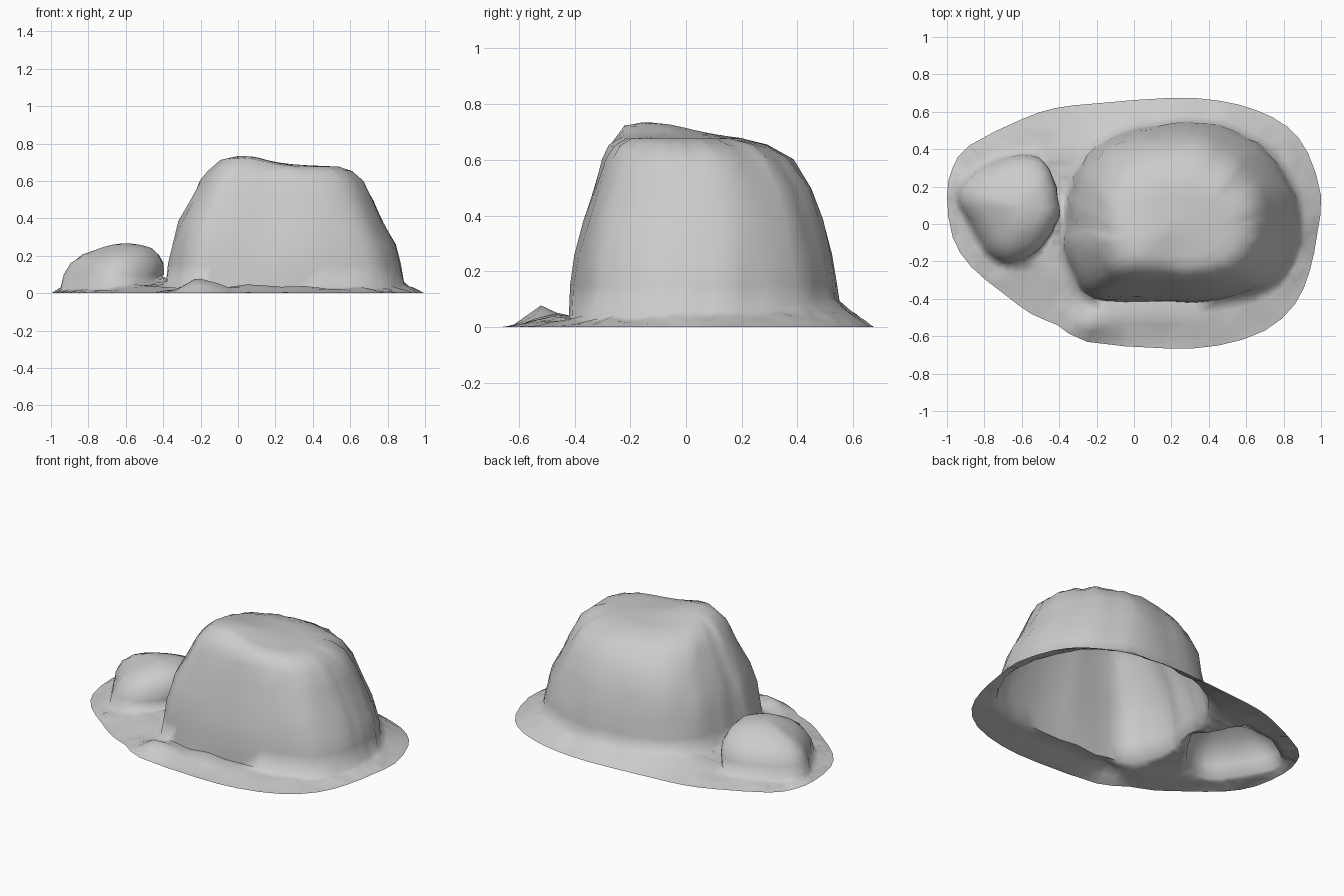
import bpy, bmesh, math, random
from mathutils import Vector

if "Cube" in bpy.data.objects:
    bpy.data.objects.remove(bpy.data.objects["Cube"])

random.seed(4)


def smooth_loop(pts, n=3, jitter=0.0):
    """Closed Catmull-Rom resampling of a 2D outline, optionally roughened."""
    out = []
    P = [Vector(p) for p in pts]
    for i in range(len(P)):
        a, b, c, d = (P[(i + k) % len(P)] for k in (-1, 0, 1, 2))
        for j in range(n):
            t = j / n
            p = 0.5 * (2 * b + (c - a) * t + (2 * a - 5 * b + 4 * c - d) * t * t
                       + (3 * b - a - 3 * c + d) * t ** 3)
            out.append(p + Vector((random.uniform(-jitter, jitter), random.uniform(-jitter, jitter))))
    return out


def bump(x, y, cx, cy, sx, sy, h):
    return h * math.exp(-((x - cx) / sx) ** 2 - ((y - cy) / sy) ** 2)


def finish(bm, name):
    me = bpy.data.meshes.new(name)
    bm.to_mesh(me)
    bm.free()
    ob = bpy.data.objects.new(name, me)
    bpy.context.collection.objects.link(ob)
    return ob


def rock(name, outline, base_z, levels, top_z, noise):
    """Open-bottomed shell: outline fitted to a (z, x0, x1, y0, y1) box per level."""
    bm = bmesh.new()
    _, bx0, bx1, by0, by1 = levels[0]
    rings = []
    for k, (z, x0, x1, y0, y1) in enumerate(levels):
        ring = []
        for p in outline:
            x = x0 + (p.x - bx0) / (bx1 - bx0) * (x1 - x0)
            y = y0 + (p.y - by0) / (by1 - by0) * (y1 - y0)
            if k == 0:
                v = (p.x, p.y, base_z(p.x, p.y))
            elif k == len(levels) - 1:
                v = (x, y, top_z(x, y, 1))
            else:
                v = [c + random.uniform(-noise, noise) for c in (x, y, z)]
            ring.append(bm.verts.new(v))
        rings.append(ring)
    # crown closing in towards the centre
    _, x0, x1, y0, y1 = levels[-1]
    cx, cy = (x0 + x1) / 2, (y0 + y1) / 2
    for s in (0.75, 0.5, 0.25):
        ring = []
        for v in rings[len(levels) - 1]:
            x, y = cx + (v.co.x - cx) * s, cy + (v.co.y - cy) * s
            ring.append(bm.verts.new((x, y, top_z(x, y, s))))
        rings.append(ring)
    n = len(outline)
    for lo, hi in zip(rings, rings[1:]):
        for i in range(n):
            j = (i + 1) % n
            bm.faces.new((lo[i], lo[j], hi[j], hi[i]))
    c = bm.verts.new((cx, cy, top_z(cx, cy, 0)))
    for i in range(n):
        bm.faces.new((rings[-1][i], rings[-1][(i + 1) % n], c))
    return finish(bm, name)


# Outlines seen from above, counter-clockwise
big = smooth_loop([(.89, 0), (.87, .15), (.77, .34), (.6, .47), (.38, .545), (.1, .53), (-.14, .46),
                   (-.3, .31), (-.36, .14), (-.375, -.02), (-.38, -.15), (-.29, -.35), (-.15, -.41),
                   (.2, -.42), (.55, -.4), (.77, -.31), (.87, -.15)], 3, .006)
small = smooth_loop([(-.41, .05), (-.425, .2), (-.49, .34), (-.61, .38), (-.8, .32), (-.92, .22),
                     (-.95, .12), (-.87, -.02), (-.79, -.16), (-.68, -.22), (-.55, -.17), (-.45, -.05)], 3, .004)
rim = smooth_loop([(1, .15), (.93, .38), (.82, .52), (.65, .61), (.45, .66), (.2, .675), (-.2, .645),
                   (-.42, .62), (-.6, .56), (-.88, .42), (-.97, .3), (-1, .15), (-.97, -.07),
                   (-.87, -.23), (-.7, -.37), (-.55, -.48), (-.41, -.54), (-.25, -.63), (.17, -.665),
                   (.45, -.65), (.7, -.57), (.86, -.43), (.94, -.25), (.98, -.05)], 2)


def base(x, y):
    """Uneven height where the boulders meet the ground."""
    back = .065 * max(0, min(1, (y - .05) / .4)) * (x > -.35)
    return (.032 + back + bump(x, y, -.4, .04, .07, .12, .07) + bump(x, y, .9, 0, .15, .2, .02)
            + bump(x, y, -.52, -.15, .1, .08, .022) + .008 * math.sin(23 * x + 17 * y))


parts = []
# Large boulder
parts.append(rock("large_boulder", big, base, [
    (.04, -.39, .89, -.42, .545), (.15, -.375, .87, -.41, .54), (.26, -.35, .84, -.395, .52),
    (.38, -.32, .775, -.365, .49), (.5, -.255, .72, -.33, .45), (.6, -.205, .67, -.3, .375),
    (.65, -.165, .61, -.275, .3), (.68, -.1, .54, -.225, .2)],
    lambda x, y, s: .677 + .012 * (1 - s) + bump(x, y, .02, -.14, .17, .2, .055), .007))

# Small boulder
parts.append(rock("small_boulder", small, base, [
    (.03, -.95, -.41, -.22, .38), (.1, -.935, -.4, -.205, .37), (.16, -.895, -.4, -.17, .34),
    (.205, -.83, -.425, -.12, .29), (.24, -.74, -.46, -.05, .22)],
    lambda x, y, s: .266 - .026 * s * s, .003))

# Ground skirt with openings under both boulders
bm = bmesh.new()
edges = []
for loop, zf in ((rim, lambda x, y: 0), (big, base), (small, base)):
    vs = [bm.verts.new((p.x, p.y, zf(p.x, p.y))) for p in loop]
    edges += [bm.edges.new((vs[i - 1], vs[i])) for i in range(len(vs))]
bmesh.ops.triangle_fill(bm, edges=edges, use_beauty=True, normal=(0, 0, 1))
inner = [e for e in bm.edges if not e.is_boundary]
bmesh.ops.subdivide_edges(bm, edges=inner, cuts=3, use_grid_fill=True)
bmesh.ops.triangulate(bm, faces=bm.faces[:])
for v in bm.verts:
    if not v.is_boundary:
        x, y, z = v.co
        ridge = bump(x, y, -.2, -.53, .1, .06, .055) + bump(x, y, .1, -.5, .35, .05, .025)
        v.co.z = max(.002, z * .9 + ridge + random.uniform(-.004, .004))
for f in bm.faces:
    f.normal_update()
    if f.normal.z < 0:
        f.normal_flip()
ground = finish(bm, "boulders_on_ground")

# Weld the shells into one continuous skin
bpy.ops.object.select_all(action='DESELECT')
for ob in parts + [ground]:
    ob.select_set(True)
bpy.context.view_layer.objects.active = ground
bpy.ops.object.join()
bm = bmesh.new()
bm.from_mesh(ground.data)
bmesh.ops.remove_doubles(bm, verts=bm.verts[:], dist=1e-4)
bm.to_mesh(ground.data)
bm.free()
bpy.ops.object.shade_smooth_by_angle(angle=math.radians(80))
